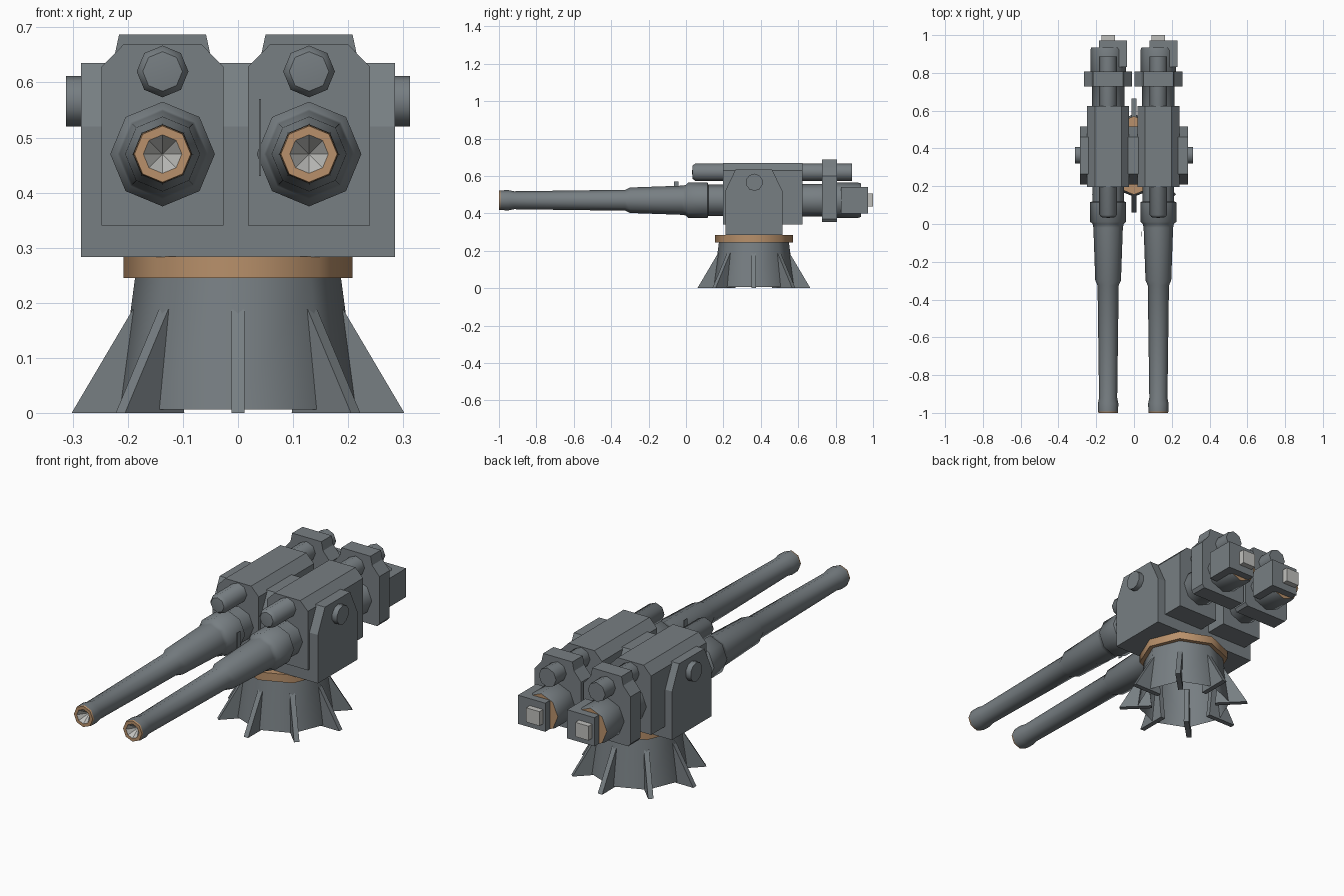
import bpy, bmesh, math
from mathutils import Matrix, Vector

if "Cube" in bpy.data.objects:
    bpy.data.objects.remove(bpy.data.objects["Cube"])

def material(name, rgb):
    m = bpy.data.materials.new(name)
    m.diffuse_color = (*rgb, 1)
    m.use_nodes = True
    m.node_tree.nodes["Principled BSDF"].inputs["Base Color"].default_value = m.diffuse_color
    return m

PAINT = material("grey_paint", (0.185, 0.21, 0.225))
BRASS = material("brass", (0.48, 0.28, 0.145))
STEEL = material("bare_steel", (0.52, 0.52, 0.50))
PY = 0.363   # pedestal centre
BZ = 0.47    # bore axis height

def finish(name, bm, mat, matrix=None, smooth=False):
    if matrix:
        bm.transform(matrix)
    bmesh.ops.recalc_face_normals(bm, faces=bm.faces)
    me = bpy.data.meshes.new(name)
    bm.to_mesh(me)
    bm.free()
    ob = bpy.data.objects.new(name, me)
    bpy.context.collection.objects.link(ob)
    me.materials.append(mat)
    if smooth:
        bpy.ops.object.select_all(action='DESELECT')
        ob.select_set(True)
        bpy.context.view_layer.objects.active = ob
        bpy.ops.object.shade_smooth_by_angle(angle=math.radians(47))
    return ob

def lathe(name, profile, mat=PAINT, matrix=None, sides=8, smooth=True):
    """Revolve (radius, height) points about local z; radius 0 closes an end."""
    bm = bmesh.new()
    rings = []
    for r, h in profile:
        if r == 0:
            rings.append([bm.verts.new((0, 0, h))] * sides)
        else:
            rings.append([bm.verts.new((r * math.cos(2 * math.pi * i / sides),
                                        r * math.sin(2 * math.pi * i / sides), h))
                          for i in range(sides)])
    for a, b in zip(rings, rings[1:]):
        for i in range(sides):
            j = (i + 1) % sides
            bm.faces.new(list(dict.fromkeys((a[i], a[j], b[j], b[i]))))
    return finish(name, bm, mat, matrix, smooth)

def along_y(x, z):
    # local z -> world +y
    return Matrix.Translation((x, 0, z)) @ Matrix.Rotation(-math.pi / 2, 4, 'X')

def prism(name, pts, depth, mat=PAINT, matrix=None):
    """Closed solid: a 3D outline extruded by a depth vector."""
    bm = bmesh.new()
    a = [bm.verts.new(p) for p in pts]
    b = [bm.verts.new(Vector(p) + Vector(depth)) for p in pts]
    bm.faces.new(a)
    bm.faces.new(b[::-1])
    for i in range(len(a)):
        j = (i + 1) % len(a)
        bm.faces.new((a[i], a[j], b[j], b[i]))
    return finish(name, bm, mat, matrix)

def box(name, x, y, z, mat=PAINT):
    return prism(name, [(x[0], y[0], z[0]), (x[1], y[0], z[0]),
                        (x[1], y[0], z[1]), (x[0], y[0], z[1])],
                 (0, y[1] - y[0], 0), mat)

# Pedestal: open-bottomed cone, gussets and turntable ring
centre = Matrix.Translation((0, PY, 0))
lathe("pedestal", [(0.219, 0.006), (0.187, 0.245), (0, 0.245)], PAINT, centre)
lathe("turntable_ring", [(0, 0.245), (0.208, 0.245), (0.208, 0.284), (0, 0.284)],
      BRASS, centre)
for i in range(8):
    prism("pedestal_gusset", [(0.15, -0.012, 0), (0.302, -0.012, 0),
                              (0.191, -0.012, 0.188), (0.17, -0.012, 0.188)],
          (0, 0.024, 0), PAINT, centre @ Matrix.Rotation(i * math.pi / 4, 4, 'Z'))

# Carriage with chamfered top and trunnion caps
prism("carriage", [(-0.285, y, z) for y, z in
                   [(0.21, 0.283), (0.515, 0.283), (0.515, 0.52), (0.46, 0.635),
                    (0.265, 0.635), (0.21, 0.52)]], (0.57, 0, 0))
for s in (-1, 1):
    lathe("trunnion_cap", [(0, 0.27), (0.046, 0.27), (0.046, 0.312), (0, 0.312)],
          PAINT, Matrix.Translation((0, PY + 0.002, 0.566))
          @ Matrix.Rotation(s * math.pi / 2, 4, 'Y'), sides=10)

# Two identical guns
for x in (-0.137, 0.129):
    axis = along_y(x, BZ)
    # Cradle block
    prism("cradle", [(x + a, 0.197, z) for a, z in
                     [(-0.111, 0.34), (0.111, 0.34), (0.111, 0.628), (0.07, 0.67),
                      (-0.07, 0.67), (-0.111, 0.628)]], (0, 0.427, 0))
    # Barrel with stepped jacket and front collar
    lathe("barrel", [(0.053, -0.992), (0.054, -0.95), (0.048, -0.92), (0.056, -0.325),
                     (0.068, -0.30), (0.078, -0.02), (0.082, 0.0), (0.095, 0.012),
                     (0.095, 0.115), (0.083, 0.12), (0.083, 0.25), (0, 0.25)],
          PAINT, axis)
    lathe("muzzle_ring", [(0.053, -0.992), (0.051, -1.0), (0.035, -1.0)], BRASS, axis)
    lathe("bore", [(0.035, -1.0), (0, -0.95)], STEEL, axis, smooth=False)
    # Recoil cylinder above the barrel
    lathe("recoil_cylinder", [(0, 0.032), (0.036, 0.036), (0.047, 0.05),
                              (0.047, 0.887), (0, 0.887)], PAINT, along_y(x, 0.62))
    # Rear yoke
    prism("rear_yoke", [(x + a, 0.727, z) for a, z in
                        [(-0.115, 0.355), (0.115, 0.355), (0.127, 0.37), (0.127, 0.60),
                         (0.088, 0.645), (0.079, 0.687), (-0.079, 0.687),
                         (-0.088, 0.645), (-0.127, 0.60), (-0.127, 0.37)]],
          (0, 0.08, 0))
    # Breech, end plate, offset breech block and handle
    lathe("breech", [(0, 0.55), (0.086, 0.55), (0.086, 0.76), (0.094, 0.77),
                     (0.094, 0.92), (0.090, 0.935)], PAINT, axis)
    lathe("breech_plate", [(0.090, 0.935), (0, 0.935)], BRASS, axis)
    box("breech_block", (x - 0.048, x + 0.1), (0.83, 0.972), (0.40, 0.54))
    box("breech_handle", (x - 0.036, x + 0.036), (0.968, 1.0), (0.436, 0.506), STEEL)

# Thin sight blade beside the right barrel
box("sight_blade", (0.0385, 0.0415), (-0.065, -0.04), (0.43, 0.57))
